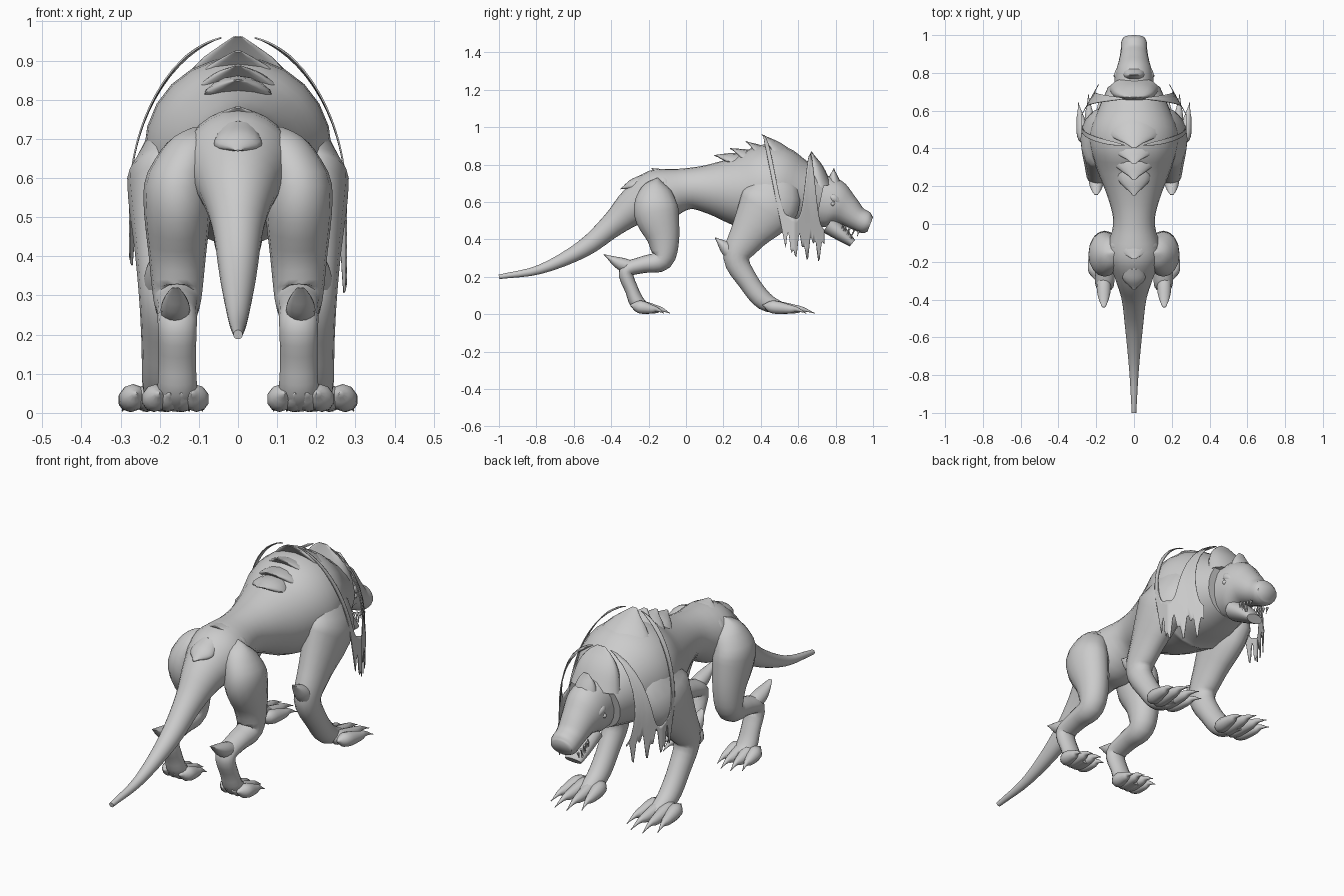
import bpy, math
from mathutils import Vector

if "Cube" in bpy.data.objects:
    bpy.data.objects.remove(bpy.data.objects["Cube"])

colour = (0.6, 0.6, 0.6, 1)
grey = bpy.data.materials.new("plain grey")
grey.use_nodes = True
grey.diffuse_color = colour
grey.node_tree.nodes["Principled BSDF"].inputs["Base Color"].default_value = colour


def make(name, verts, faces):
    mesh = bpy.data.meshes.new(name)
    mesh.from_pydata(verts, [], faces)
    mesh.materials.append(grey)
    part = bpy.data.objects.new(name, mesh)
    bpy.context.collection.objects.link(part)
    bpy.context.view_layer.objects.active = part
    part.select_set(True)
    bpy.ops.object.mode_set(mode='EDIT')
    bpy.ops.mesh.select_all(action='SELECT')
    bpy.ops.mesh.normals_make_consistent(inside=False)
    bpy.ops.object.mode_set(mode='OBJECT')
    bpy.ops.object.shade_smooth_by_angle(angle=math.radians(60))
    part.select_set(False)
    return part


def spline(points, steps=4):
    """Smooth path through all the points"""
    p = [Vector(q) for q in points]
    p = [p[0] * 2 - p[1]] + p + [p[-1] * 2 - p[-2]]
    path = []
    for a, b, c, d in zip(p, p[1:], p[2:], p[3:]):
        for s in range(steps):
            t = s / steps
            path.append(b + (c - a) * t / 2 + (a - b * 2.5 + c * 2 - d / 2) * t**2
                        + (b * 3 - a - c * 3 + d) * t**3 / 2)
    return path + [p[-2]]


def limb(name, points, x=0, flat=1, power=1, lean=0, tuck=0, arch=0, sides=16):
    """Tube along (y, z, radius) points; half width is flat * radius ** power"""
    path = spline(points)
    start = path[0][0]
    verts, faces = [], []
    for i, (y, z, radius) in enumerate(path):
        ahead, behind = path[min(i + 1, len(path) - 1)], path[max(i - 1, 0)]
        along = Vector((ahead[0] - behind[0], ahead[1] - behind[1])).normalized()
        radius = max(radius, 0.002)
        width = flat * radius ** power
        middle = x + lean * (y - start) - tuck * max(0, z - .6)
        for k in range(sides):
            angle = math.tau * k / sides
            across, up = width * math.sin(angle), radius * math.cos(angle)
            verts.append((middle + across, y - along.y * up,
                          z + along.x * up - arch * across ** 2))
    for i in range(len(path) - 1):
        for k in range(sides):
            a, b = i * sides + k, i * sides + (k + 1) % sides
            faces.append((a, b, b + sides, a + sides))
    faces += [range(sides), range(len(verts) - sides, len(verts))]
    part = make(name, verts, faces)
    if x:
        part.modifiers.new("both sides", 'MIRROR').use_mirror_merge = False
    return part


# trunk and tail in one sweep
limb("body_and_tail", [
    (-1, .2, .012), (-.78, .24, .025), (-.55, .35, .047), (-.39, .48, .067),
    (-.27, .58, .105), (-.15, .63, .145), (0, .67, .11), (.13, .67, .135),
    (.3, .66, .2), (.45, .67, .24), (.58, .64, .2), (.72, .61, .14)], sides=24)

# head, jaw and eyes
limb("head", [(.71, .61, .14), (.79, .59, .13), (.85, .56, .09), (.91, .515, .065),
              (.96, .49, .06), (.985, .48, .042)], flat=.28, power=.5)
limb("lower_jaw", [(.76, .48, .05), (.83, .43, .04), (.89, .38, .022)], flat=.3, power=.5)
limb("eye", [(.77, .59, 0), (.785, .59, .012), (.8, .59, 0)], x=.097)
limb("brow", [(.75, .63, 0), (.79, .62, .025), (.84, .58, 0)], x=.08)

# teeth along both jaws
for i in range(4):
    y, z = .85 + .025 * i, .47 - .008 * i
    limb("upper_tooth", [(y, z, .007), (y - .01, z - .03, 0)], x=.05, sides=6)
    y, z = .83 + .017 * i, .45 - .014 * i
    limb("lower_tooth", [(y, z, .006), (y + .01, z + .03, 0)], x=.045, sides=6)

# legs with elbow and hock spurs
limb("front_leg", [(.5, .85, 0), (.48, .77, .09), (.45, .6, .16), (.33, .42, .1),
                   (.27, .3, .07), (.33, .18, .055), (.42, .07, .05), (.54, .025, .023)],
     x=.195, flat=.22, power=.5, tuck=.4)
limb("elbow_spur", [(.29, .28, .04), (.22, .35, .038), (.155, .41, 0)],
     x=.2, flat=.2, power=.5)
limb("hind_leg", [(-.15, .73, 0), (-.16, .67, .08), (-.16, .55, .12), (-.12, .4, .085),
                  (-.13, .29, .06), (-.23, .265, .045), (-.32, .23, .04),
                  (-.29, .13, .036), (-.25, .05, .04), (-.17, .02, .018)],
     x=.155, flat=.25, power=.5, tuck=.4)
limb("hock_spur", [(-.27, .25, .03), (-.35, .27, .034), (-.44, .32, 0)],
     x=.16, flat=.2, power=.5)


# toes tapering into curved claws
def toes(name, x, y, length, spread):
    for side in (-1, -.35, .35, 1):
        reach = length * (1 - side * side / 5)
        limb(name, [(y - .03, .05, 0), (y + .02, .04, .034), (y + reach * .55, .028, .024),
                    (y + reach * .75, .026, .012), (y + reach, .005, 0)],
             x=x + spread * side, lean=side * .15, sides=10)


toes("front_toe", .21, .44, .255, .05)
toes("hind_toe", .16, -.27, .19, .042)


# overlapping horny plates along the spine, tips pointing back
def plate(name, y, z, width, length, slope):
    limb(name, [(y + length, z - .05 + slope * length, .02),
                (y + length / 2, z - .03 + slope * length / 2, .025),
                (y, z, 0)], flat=width * 40, arch=3)


for i in range(4):
    plate("shoulder_plate", .15 + .085 * i, .85 + .037 * i, .085 + .025 * i,
          .17, .2 - .2 * i)
    plate("rump_plate", -.35 + .055 * i, .67 + .037 * i, .06 + .02 * i, .12, .9 - .3 * i)

# raised ruff behind the head and crest on top of it
limb("neck_ruff", [(.71, .68, .07), (.69, .78, .045), (.67, .87, 0)], flat=.5, power=.5)
limb("head_crest", [(.8, .64, .05), (.79, .72, .03), (.79, .78, 0)], flat=.3, power=.5)


# ragged cloth slung from two shoulder straps, longer on the left
def drape(y, z):
    ridge = .965 - .4 * max(0, y - .42)
    rise = max(0, z - .55) / (ridge - .55)
    return .278 * math.sqrt(max(0, 1 - rise ** 2)) * (1 - max(0, y - .58) * 2)


def cloth(side, hem):
    verts, faces, columns, rows = [], [], 52, 8
    for i in range(columns + 1):
        u = 1.3 * i / columns
        y = .415 + u / 4
        swag = abs(math.cos(math.pi * u)) ** (2 if u < .5 else 10)
        top = .58 + .38 * swag - .1 * u
        ragged = hem + .05 * math.sin(95 * y) + .03 * math.sin(210 * y)
        low = min(top - .01, max(ragged, .94 - 1.25 * u))
        for r in range(rows + 1):
            z = top + (low - top) * r / rows
            verts.append((side * drape(y, z), y, z))
    for i in range(columns):
        for r in range(rows):
            a = i * (rows + 1) + r
            faces.append((a, a + 1, a + rows + 2, a + rows + 1))
    part = make("ragged_cloth", verts, faces)
    part.modifiers.new("thickness", 'SOLIDIFY').thickness = .004


cloth(1, .36)
cloth(-1, .43)
